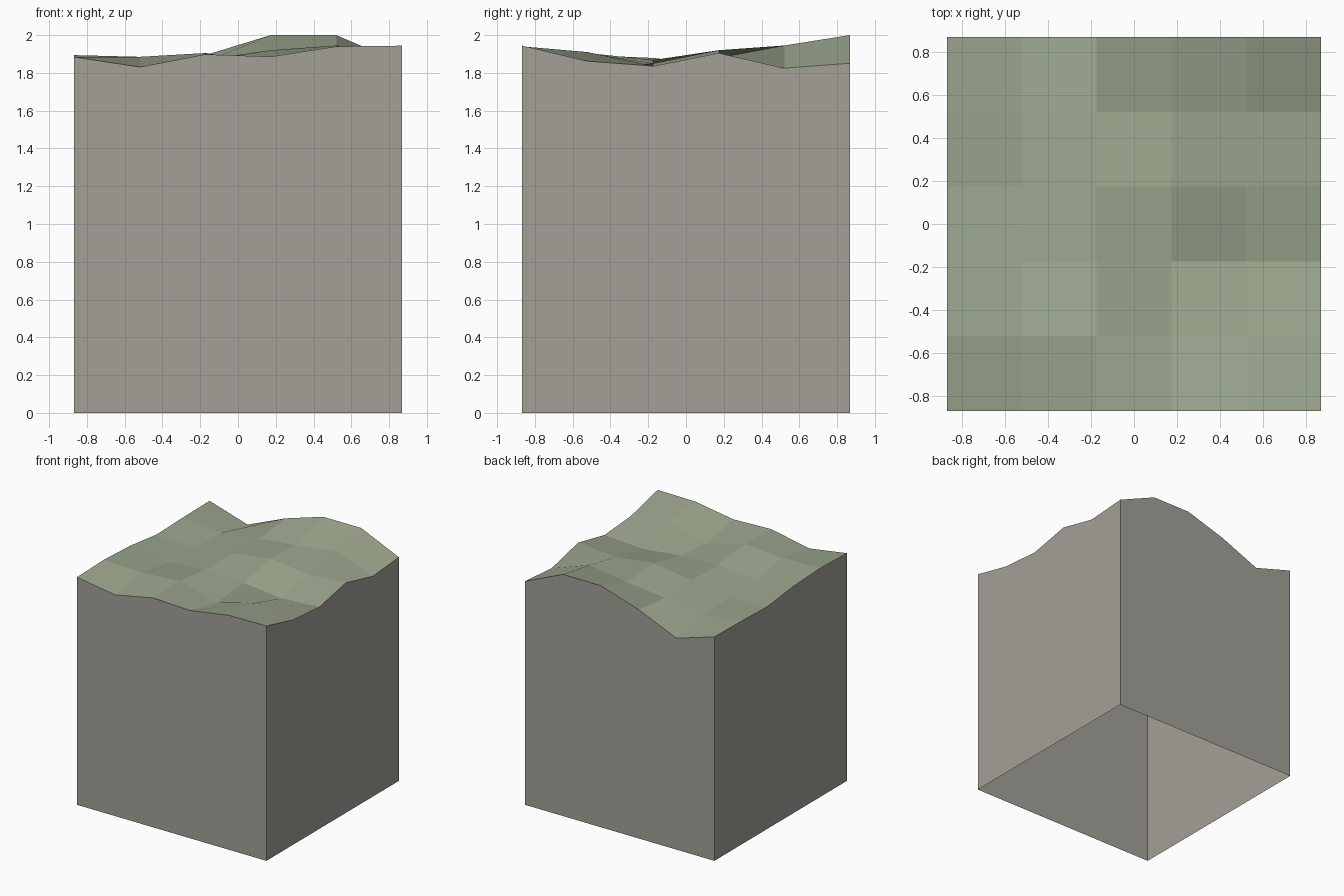
import bpy
import bmesh

cube = bpy.data.objects.get("Cube")
if cube:
    bpy.data.objects.remove(cube, do_unlink=True)

HALF = 0.867
CELLS = 5

# Ground relief in hundredths above the base level, front row first
BASE = 1.8
RELIEF = [
    (8.4, 3.1, 9.8, 8.6, 14, 14.4),
    (9.4, 8.5, 10.5, 2, 11, 6.2),
    (7.9, 3.5, 6.8, 5, 1.5, 3.6),
    (4, 1.8, 7, 12, 8, 10.5),
    (4.9, 1.5, 6, 9.5, 14.5, 2.5),
    (5.4, -5, 9.4, 20, 20, 5.1),
]


def make_material(name, colour):
    mat = bpy.data.materials.new(name)
    mat.use_nodes = True
    mat.diffuse_color = (*colour, 1)
    mat.node_tree.nodes["Principled BSDF"].inputs["Base Color"].default_value = (*colour, 1)
    return mat


def make_object(name, bm, mat):
    mesh = bpy.data.meshes.new(name)
    bm.to_mesh(mesh)
    bm.free()
    mesh.materials.append(mat)
    obj = bpy.data.objects.new(name, mesh)
    bpy.context.collection.objects.link(obj)
    return obj


def ground_point(i, j):
    step = 2 * HALF / CELLS
    return (-HALF + i * step, -HALF + j * step, BASE + RELIEF[j][i] / 100)


grass = make_material("moss green", (0.337, 0.386, 0.275))
stone = make_material("warm grey stone", (0.371, 0.352, 0.314))

# Uneven ground: flat quads over a square grid
bm = bmesh.new()
span = range(CELLS + 1)
grid = [[bm.verts.new(ground_point(i, j)) for i in span] for j in span]
for j in range(CELLS):
    for i in range(CELLS):
        bm.faces.new((grid[j][i], grid[j][i + 1], grid[j + 1][i + 1], grid[j + 1][i]))
make_object("ground_surface", bm, grass)

# Four cliff walls following the ground's rim, open underneath
bm = bmesh.new()
rims = [
    [(i, 0) for i in span],
    [(CELLS, j) for j in span],
    [(i, CELLS) for i in reversed(span)],
    [(0, j) for j in reversed(span)],
]
for rim in rims:
    top = [ground_point(i, j) for i, j in rim]
    foot = [(x, y, 0) for x, y, z in (top[0], top[-1])]
    bm.faces.new([bm.verts.new(p) for p in foot + top[::-1]])
bmesh.ops.remove_doubles(bm, verts=bm.verts, dist=0.0001)
make_object("cliff_walls", bm, stone)
